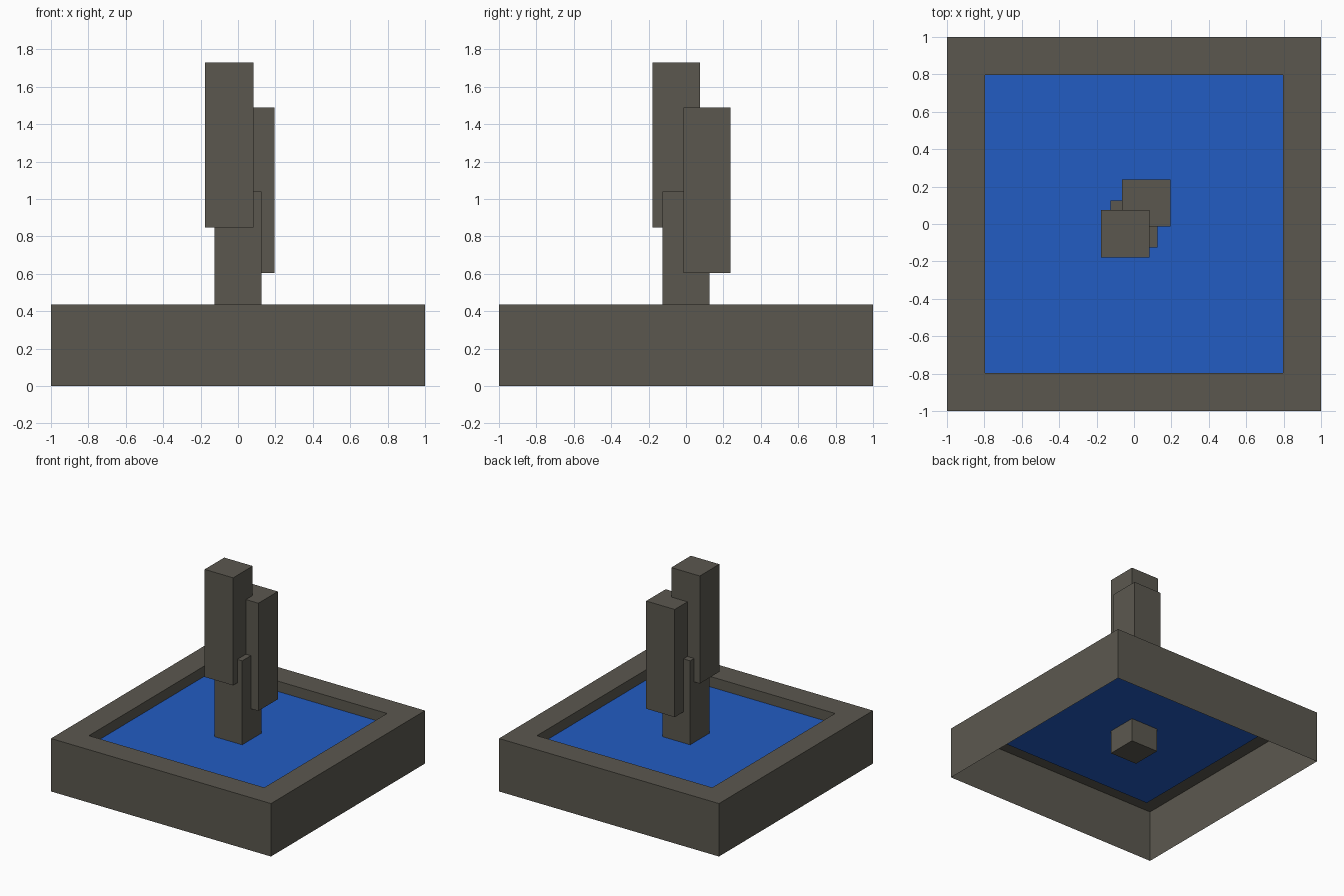
import bpy, bmesh

if "Cube" in bpy.data.objects:
    bpy.data.objects.remove(bpy.data.objects["Cube"])


def material(name, rgb):
    m = bpy.data.materials.new(name)
    m.diffuse_color = (*rgb, 1.0)
    m.use_nodes = True
    m.node_tree.nodes["Principled BSDF"].inputs["Base Color"].default_value = m.diffuse_color
    return m


stone = material("grey_stone", (0.105, 0.097, 0.078))
blue = material("water_blue", (0.0160, 0.107, 0.545))


def box_bmesh(lo, hi):
    bm = bmesh.new()
    bmesh.ops.create_cube(bm, size=1.0)
    for v in bm.verts:
        v.co = [lo[i] if v.co[i] < 0 else hi[i] for i in range(3)]
    return bm


def finish(name, bm, *mats):
    me = bpy.data.meshes.new(name)
    bm.to_mesh(me)
    bm.free()
    for m in mats:
        me.materials.append(m)
    ob = bpy.data.objects.new(name, me)
    bpy.context.collection.objects.link(ob)
    return ob


# Basin: open-bottomed shell, flat rim, sunken water surface
RIM_Z, WATER_Z, RIM_WIDTH = 0.435, 0.35, 0.287
bm = box_bmesh((-1, -1, 0), (1, 1, RIM_Z))
bottom = [f for f in bm.faces if f.normal.z < -0.5]
bmesh.ops.delete(bm, geom=bottom, context='FACES_ONLY')
top = [f for f in bm.faces if f.normal.z > 0.5]
bmesh.ops.inset_region(bm, faces=top, thickness=RIM_WIDTH)
walls = bmesh.ops.extrude_discrete_faces(bm, faces=top)
water = walls["faces"][0]
for v in water.verts:
    v.co.z = WATER_Z
water.material_index = 1
bmesh.ops.recalc_face_normals(bm, faces=bm.faces)
finish("basin", bm, stone, blue)

# Three staggered stone pillars, the middle one standing through the water
finish("centre_pillar", box_bmesh((-0.126, -0.126, 0.153), (0.126, 0.126, 1.04)), stone)
finish("front_pillar", box_bmesh((-0.177, -0.18, 0.847), (0.082, 0.074, 1.731)), stone)
finish("back_pillar", box_bmesh((-0.065, -0.014, 0.604), (0.195, 0.239, 1.489)), stone)
